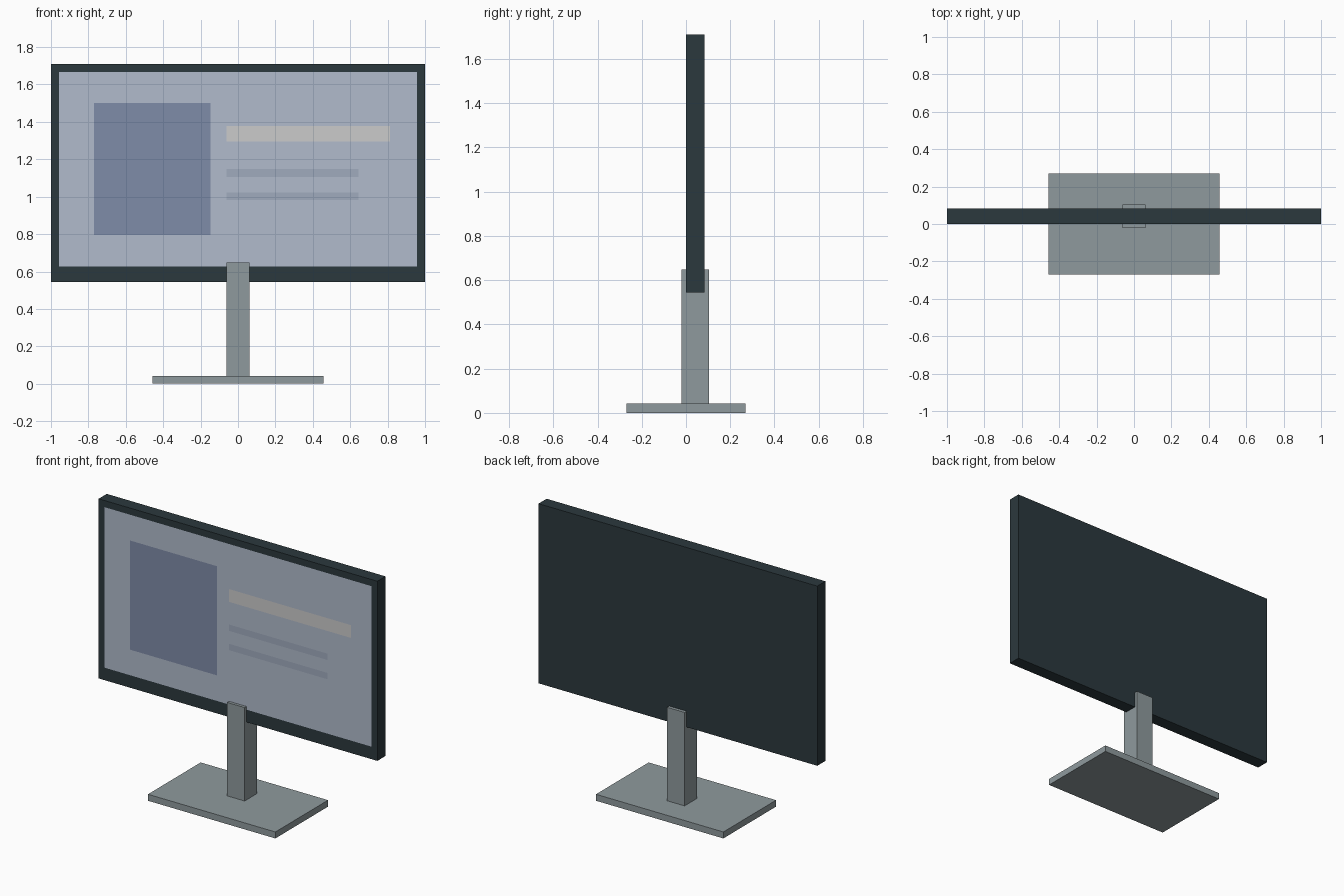
import bpy, bmesh

if "Cube" in bpy.data.objects:
    bpy.data.objects.remove(bpy.data.objects["Cube"])


def material(name, rgb):
    # sRGB 0-255 to linear
    m = bpy.data.materials.new(name)
    lin = [((c / 255 + 0.055) / 1.055) ** 2.4 for c in rgb]
    m.diffuse_color = (*lin, 1)
    m.use_nodes = True
    m.node_tree.nodes["Principled BSDF"].inputs["Base Color"].default_value = m.diffuse_color
    return m


def add_object(name, bm, mat):
    mesh = bpy.data.meshes.new(name)
    bm.to_mesh(mesh)
    bm.free()
    mesh.materials.append(mat)
    bpy.context.collection.objects.link(bpy.data.objects.new(name, mesh))


def box(name, x, y, z, mat):
    bm = bmesh.new()
    bmesh.ops.create_cube(bm, size=1)
    for v in bm.verts:
        v.co = [r[0] + (c + 0.5) * (r[1] - r[0]) for c, r in zip(v.co, (x, y, z))]
    add_object(name, bm, mat)


def front_panel(name, x, z, y, mat):
    # single flat face looking towards -y
    bm = bmesh.new()
    corners = ((x[0], z[0]), (x[1], z[0]), (x[1], z[1]), (x[0], z[1]))
    bm.faces.new([bm.verts.new((px, y, pz)) for px, pz in corners])
    add_object(name, bm, mat)


dark = material("dark_casing", (43, 56, 61))
grey = material("stand_grey", (143, 154, 157))
glass = material("screen_blue_grey", (177, 187, 204))
blue = material("picture_blue", (127, 140, 168))
pale = material("headline_pale", (208, 208, 212))
line = material("line_blue_grey", (160, 171, 190))

# Stand: the neck runs right through the lower edge of the casing
box("base", (-0.457, 0.457), (-0.27, 0.27), (0, 0.042), grey)
box("neck", (-0.0625, 0.0625), (-0.021, 0.104), (0.042, 0.648), grey)

# Casing
box("casing", (-1, 1), (0, 0.083), (0.545, 1.71), dark)

# Screen and the shapes shown on it
front_panel("screen", (-0.958, 0.958), (0.627, 1.668), -0.002, glass)
front_panel("picture_block", (-0.771, -0.148), (0.794, 1.502), -0.004, blue)
front_panel("headline_bar", (-0.0625, 0.812), (1.294, 1.377), -0.004, pale)
for i, z in enumerate((1.106, 0.981)):
    front_panel(f"line_bar_{i + 1}", (-0.0625, 0.645), (z, z + 0.041), -0.004, line)
